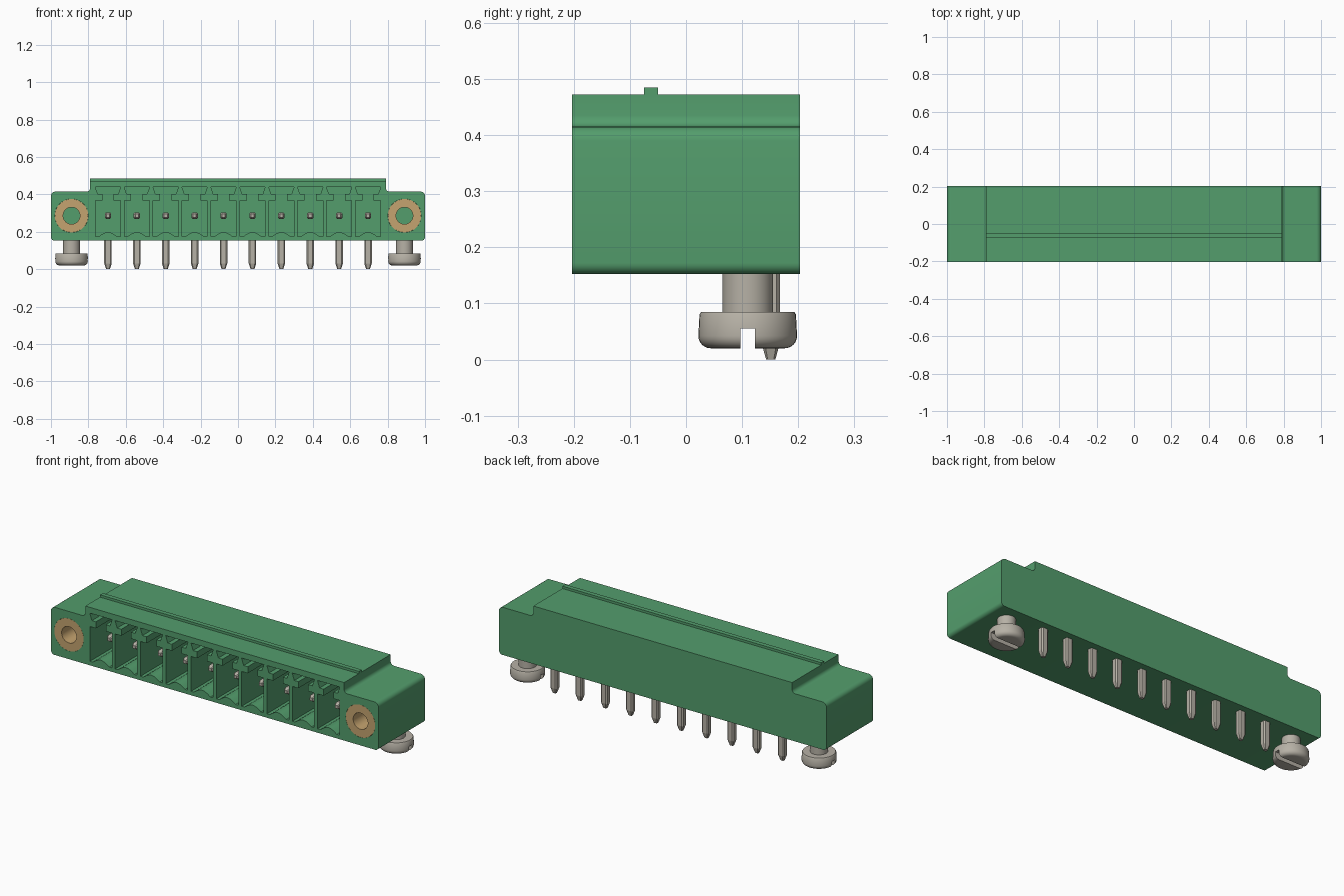
import bpy, bmesh, math
from mathutils import Matrix

cube = bpy.data.objects.get("Cube")
if cube:
    bpy.data.objects.remove(cube, do_unlink=True)

PITCH, COUNT = 0.1545, 10
PIN_X = [(i - (COUNT - 1) / 2) * PITCH for i in range(COUNT)]
FLANGE_X, AXIS_Z = 0.89, 0.286      # mounting hole centres
FRONT, BACK = -0.203, 0.203
NUT_DEPTH, POCKET_BACK = 0.25, 0.10


def material(name, rgb, rough=0.5):
    m = bpy.data.materials.new(name)
    m.use_nodes = True
    m.diffuse_color = (*rgb, 1)
    bsdf = m.node_tree.nodes["Principled BSDF"]
    bsdf.inputs["Base Color"].default_value = (*rgb, 1)
    bsdf.inputs["Roughness"].default_value = rough
    return m


GREEN = material("green plastic", (0.088, 0.34, 0.152))
BRASS = material("brass", (0.56, 0.37, 0.16))
STEEL = material("tinned metal", (0.47, 0.44, 0.38))


def make(name, bm, mat, smooth=True):
    bmesh.ops.recalc_face_normals(bm, faces=bm.faces)
    me = bpy.data.meshes.new(name)
    bm.to_mesh(me)
    bm.free()
    me.materials.append(mat)
    ob = bpy.data.objects.new(name, me)
    bpy.context.collection.objects.link(ob)
    if smooth:
        shade(ob)
    return ob


def shade(ob):
    bpy.ops.object.select_all(action='DESELECT')
    ob.select_set(True)
    bpy.context.view_layer.objects.active = ob
    bpy.ops.object.shade_smooth_by_angle(angle=math.radians(32))


def arc(cx, cz, r, a0, a1, n=6):
    """Points on an arc, angles in degrees."""
    angles = [math.radians(a0 + (a1 - a0) * i / n) for i in range(n + 1)]
    return [(cx + r * math.cos(a), cz + r * math.sin(a)) for a in angles]


def prism(bm, pts, y0, y1):
    """Extrude an x-z outline from y0 to y1."""
    face = bm.faces.new([bm.verts.new((x, y0, z)) for x, z in pts])
    new = bmesh.ops.extrude_face_region(bm, geom=[face])["geom"]
    bmesh.ops.translate(bm, vec=(0, y1 - y0, 0),
                        verts=[g for g in new if isinstance(g, bmesh.types.BMVert)])


def box(bm, lo, hi):
    prism(bm, [(lo[0], lo[2]), (hi[0], lo[2]), (hi[0], hi[2]), (lo[0], hi[2])], lo[1], hi[1])


def lathe(bm, pts, closed=False, n=40):
    """Spin (radius, z) points round the z axis."""
    vs = [bm.verts.new((r, 0, z)) for r, z in pts]
    es = [bm.edges.new(p) for p in zip(vs, vs[1:])]
    if closed:
        es.append(bm.edges.new((vs[-1], vs[0])))
    bmesh.ops.spin(bm, geom=vs + es, cent=(0, 0, 0), axis=(0, 0, 1),
                   angle=2 * math.pi, steps=n, use_merge=True)
    bmesh.ops.remove_doubles(bm, verts=bm.verts, dist=1e-5)


def cut(ob, cutter):
    """Subtract the cutter, bake the result and delete the cutter."""
    cutter.hide_render = True
    mod = ob.modifiers.new("cut", 'BOOLEAN')
    mod.operation, mod.solver, mod.object = 'DIFFERENCE', 'EXACT', cutter
    bpy.context.view_layer.update()
    dg = bpy.context.evaluated_depsgraph_get()
    me = bpy.data.meshes.new_from_object(ob.evaluated_get(dg))
    ob.modifiers.clear()
    ob.data = me
    bpy.data.objects.remove(cutter, do_unlink=True)
    shade(ob)


# Housing: stepped outline with rounded corners and a fillet at the step
right = (arc(0.98, 0.172, 0.02, -90, 0) + arc(0.975, 0.39, 0.025, 0, 90)
         + arc(0.81, 0.435, 0.02, 270, 180) + [(0.79, 0.472)])
bm = bmesh.new()
prism(bm, right + [(-x, z) for x, z in reversed(right)], FRONT, BACK)
housing = make("housing", bm, GREEN, smooth=False)

# Keyhole pockets with an arched floor, plus the two nut bores
half = [(0.067, 0.174), (0.067, 0.366), (0.030, 0.366), (0.030, 0.402),
        (0.055, 0.402), (0.068, 0.440)]
floor = [(-0.05 + 0.1 * i / 10, 0.174 + 0.024 * math.sin(math.pi * i / 10))
         for i in range(11)]
outline = floor + half + [(-x, z) for x, z in reversed(half)]
bm = bmesh.new()
for px in PIN_X:
    prism(bm, [(px + x, z) for x, z in outline], FRONT - 0.05, POCKET_BACK)
for s in (-1, 1):
    prism(bm, arc(s * FLANGE_X, AXIS_Z, 0.09, 0, 351, 39), FRONT - 0.05, FRONT + NUT_DEPTH)
cut(housing, make("pocket_cutter", bm, GREEN, smooth=False))

# Key rib along the top
bm = bmesh.new()
box(bm, (-0.79, -0.075, 0.465), (0.79, -0.05, 0.485))
make("top_rib", bm, GREEN, smooth=False)


def pin_bar(bm, half_x, half_y, length, taper):
    """Chamfered bar along +z with its tapered tip at z = 0."""
    c = 0.35
    rings = []
    for z, k in ((0, 0.5), (taper, 1), (length, 1)):
        x, y = half_x * k, half_y * k
        corner = [(x, y * (1 - c)), (x * (1 - c), y)]
        pts = (corner + [(-a, b) for a, b in reversed(corner)]
               + [(-a, -b) for a, b in corner] + [(a, -b) for a, b in reversed(corner)])
        rings.append([bm.verts.new((a, b, z)) for a, b in pts])
    for r0, r1 in zip(rings, rings[1:]):
        for i in range(8):
            j = (i + 1) % 8
            bm.faces.new((r0[i], r0[j], r1[j], r1[i]))
    bm.faces.new(rings[0])
    bm.faces.new(rings[-1])


# Solder legs and contact pins, one mesh each shared along the row
leg_bm, contact_bm = bmesh.new(), bmesh.new()
pin_bar(leg_bm, 0.02, 0.0165, 0.17, 0.03)
pin_bar(contact_bm, 0.017, 0.017, 0.25, 0.015)
bmesh.ops.rotate(contact_bm, verts=contact_bm.verts, cent=(0, 0, 0),
                 matrix=Matrix.Rotation(-math.pi / 2, 3, 'X'))
for name, src, y, z in (("solder_leg", leg_bm, 0.151, 0), ("contact_pin", contact_bm, -0.135, AXIS_Z)):
    first = make(name, src, STEEL, smooth=False)
    for i, px in enumerate(PIN_X):
        ob = first
        if i:
            ob = bpy.data.objects.new(f"{name}_{i + 1}", first.data)
            bpy.context.collection.objects.link(ob)
        ob.location = (px, y, z)

# Threaded nuts in the flanges and slotted screws below them
for side, s in (("left", 1), ("right", -1)):
    bm = bmesh.new()
    lathe(bm, [(0.045, 0), (0.0895, 0), (0.0895, NUT_DEPTH), (0.045, NUT_DEPTH)], closed=True)
    nut = make(f"{side}_nut", bm, BRASS)
    nut.rotation_euler = (-math.pi / 2, 0, 0)
    nut.location = (s * FLANGE_X, FRONT, AXIS_Z)

    bm = bmesh.new()
    head = arc(0.066, 0.042, 0.022, -90, 0)
    lathe(bm, [(0, 0.02)] + head + [(0.086, 0.08), (0.083, 0.085), (0.045, 0.085),
                                    (0.045, 0.16), (0, 0.16)])
    screw = make(f"{side}_screw", bm, STEEL)
    bm = bmesh.new()
    box(bm, (-0.12, -0.013, 0), (0.12, 0.013, 0.055))
    cut(screw, make("slot_cutter", bm, STEEL, smooth=False))
    screw.location = (s * FLANGE_X, 0.11, 0)
